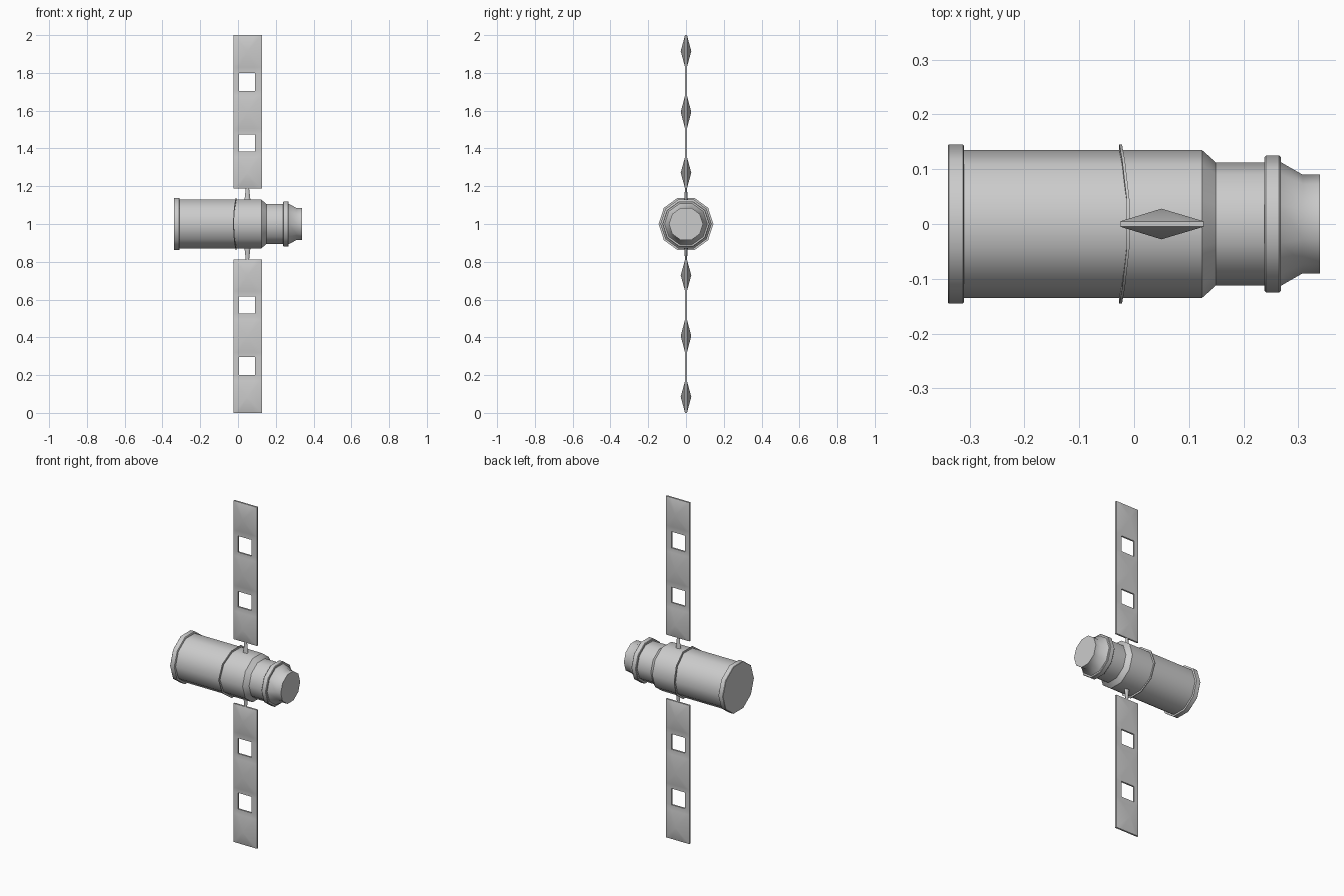
import bpy, bmesh, math

if "Cube" in bpy.data.objects:
    bpy.data.objects.remove(bpy.data.objects["Cube"])

SIDES = 10
AXIS_Z = 1.0
PX = 0.05  # x of panel centre line


def finish(name, bm, angle=40):
    bmesh.ops.recalc_face_normals(bm, faces=bm.faces)
    mesh = bpy.data.meshes.new(name)
    bm.to_mesh(mesh)
    bm.free()
    ob = bpy.data.objects.new(name, mesh)
    bpy.context.collection.objects.link(ob)
    bpy.ops.object.select_all(action='DESELECT')
    ob.select_set(True)
    bpy.context.view_layer.objects.active = ob
    bpy.ops.object.shade_smooth_by_angle(angle=math.radians(angle))
    return ob


def lathe(name, profile, closed=False, bend=0.0):
    """Revolve (x, radius) points around the body axis; bend shifts x with height."""
    bm = bmesh.new()
    rings = []
    for x, r in profile:
        ring = []
        for i in range(SIDES):
            a = 2 * math.pi * i / SIDES
            ring.append(bm.verts.new((x + bend * math.sin(a) ** 2,
                                      r * math.cos(a), AXIS_Z + r * math.sin(a))))
        rings.append(ring)
    pairs = list(zip(rings, rings[1:]))
    if closed:
        pairs.append((rings[-1], rings[0]))
    for a, b in pairs:
        for i in range(SIDES):
            j = (i + 1) % SIDES
            bm.faces.new((a[i], a[j], b[j], b[i]))
    if not closed:
        bm.faces.new(rings[0])
        bm.faces.new(rings[-1])
    return finish(name, bm)


# Main hull with end flange, shoulder, docking collar and nose
lathe("hull", [(-0.34, 0.143), (-0.338, 0.145), (-0.312, 0.145), (-0.31, 0.142),
               (-0.31, 0.135), (0.124, 0.135), (0.15, 0.112), (0.238, 0.112),
               (0.238, 0.122), (0.241, 0.125), (0.265, 0.125), (0.268, 0.122),
               (0.268, 0.113), (0.308, 0.09), (0.34, 0.09)])

# Thin bowed ring around the middle of the hull
lathe("middle_ring", [(-0.027, 0.125), (-0.027, 0.145), (-0.022, 0.145),
                      (-0.022, 0.125)], closed=True, bend=0.015)


def panel(name, side):
    """Thin panel: three faceted bulges joined by two open frames."""
    half, bulge = 0.005, 0.028
    xs = [-0.025, 0.004, 0.09, 0.127]
    zs = [0.188, 0.355, 0.385, 0.475, 0.505, 0.68, 0.705, 0.80, 0.83, 1.0]
    bm = bmesh.new()
    g = [[bm.verts.new((x, -half, AXIS_Z + side * z)) for x in xs] for z in zs]
    for r in range(len(zs) - 1):
        if r % 4 == 0:  # bulged section
            loop = g[r] + g[r + 1][::-1]
            apex = bm.verts.new((PX, -bulge, AXIS_Z + side * (zs[r] + zs[r + 1]) / 2))
            for a, b in zip(loop, loop[1:] + loop[:1]):
                bm.faces.new((a, b, apex))
        else:  # frame section, with an opening in its middle row
            for c in range(3):
                if not (r % 4 == 2 and c == 1):
                    bm.faces.new((g[r][c], g[r][c + 1], g[r + 1][c + 1], g[r + 1][c]))
    # Mirrored back sheet and connecting rim
    rim = [e for e in bm.edges if e.is_boundary]
    faces = list(bm.faces)
    back = {v: bm.verts.new((v.co.x, -v.co.y, v.co.z)) for v in list(bm.verts)}
    for f in faces:
        bm.faces.new([back[v] for v in reversed(f.verts)])
    for e in rim:
        a, b = e.verts
        bm.faces.new((a, b, back[b], back[a]))
    finish(name, bm)


def strut(name, side):
    """Tapered mount between hull and panel."""
    bm = bmesh.new()
    rings = []
    for z, r in ((0.11, 0.02), (0.135, 0.015), (0.195, 0.008)):
        rings.append([bm.verts.new((PX + r * math.cos(i * math.pi / 4),
                                    r * 0.6 * math.sin(i * math.pi / 4),
                                    AXIS_Z + side * z)) for i in range(8)])
    for a, b in zip(rings, rings[1:]):
        for i in range(8):
            j = (i + 1) % 8
            bm.faces.new((a[i], a[j], b[j], b[i]))
    bm.faces.new(rings[0])
    bm.faces.new(rings[-1])
    finish(name, bm, 50)


# Upper and lower solar panels with their mounts
for label, side in (("upper", 1), ("lower", -1)):
    panel(label + "_solar_panel", side)
    strut(label + "_panel_mount", side)
